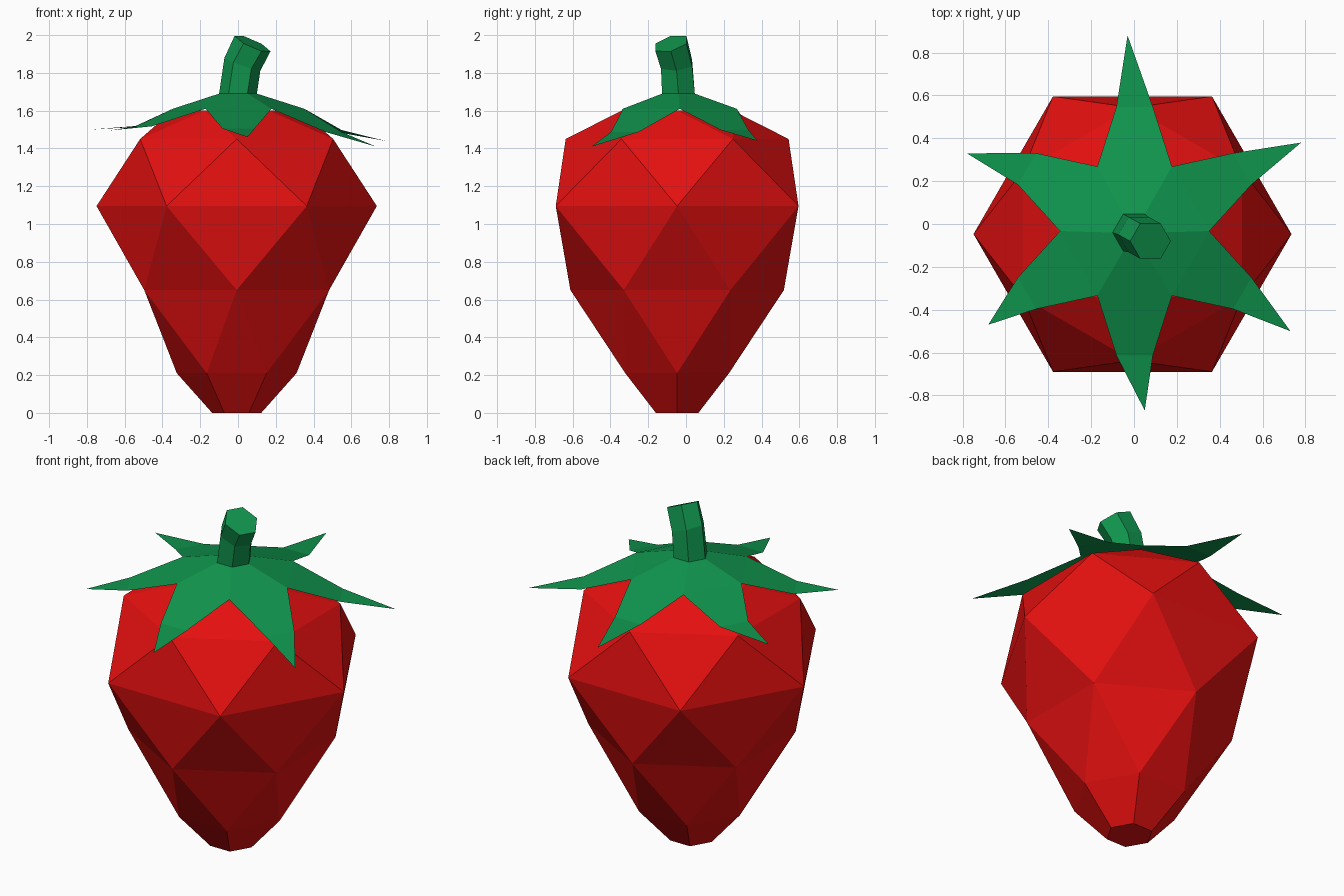
import bpy, bmesh, math

if "Cube" in bpy.data.objects:
    bpy.data.objects.remove(bpy.data.objects["Cube"])


def material(name, rgb):
    m = bpy.data.materials.new(name)
    m.diffuse_color = (*rgb, 1)
    m.use_nodes = True
    m.node_tree.nodes["Principled BSDF"].inputs["Base Color"].default_value = m.diffuse_color
    return m


red = material("berry red", (0.78, 0.005, 0.005))
green = material("leaf green", (0.005, 0.30, 0.075))


def hexagon(bm, c, r, turned=False, slope=(0, 0)):
    """Ring of six vertices; turned = rotated 30 degrees, slope tilts it."""
    ring = []
    for k in range(6):
        a = math.radians(60 * k + (30 if turned else 0))
        dx, dy = r * math.cos(a), r * math.sin(a)
        ring.append(bm.verts.new((c[0] + dx, c[1] + dy,
                                  c[2] + slope[0] * dx + slope[1] * dy)))
    return ring


def quads(bm, a, b):
    for k in range(6):
        n = (k + 1) % 6
        bm.faces.new((a[k], a[n], b[n], b[k]))


def zigzag(bm, a, b, b_turned):
    """Triangle band between a straight and a 30-degree turned ring."""
    for k in range(6):
        n = (k + 1) % 6
        if b_turned:
            bm.faces.new((a[k], a[n], b[k]))
            bm.faces.new((a[n], b[n], b[k]))
        else:
            bm.faces.new((a[k], b[n], b[k]))
            bm.faces.new((a[k], a[n], b[n]))


def finish(bm, name, mat, recalc=True):
    if recalc:
        bmesh.ops.recalc_face_normals(bm, faces=bm.faces[:])
    me = bpy.data.meshes.new(name)
    bm.to_mesh(me)
    bm.free()
    me.materials.append(mat)
    ob = bpy.data.objects.new(name, me)
    bpy.context.collection.objects.link(ob)


# Berry body: alternating hexagon rings (height, radius, turned)
bm = bmesh.new()
spec = [(0, 0.13, False), (0.21, 0.317, False), (0.65, 0.565, True),
        (1.095, 0.742, False), (1.45, 0.59, True), (1.60, 0.34, False)]
rings = [hexagon(bm, (-0.007, -0.047, z), r, t) for z, r, t in spec]
bm.faces.new(rings[0][::-1])
quads(bm, rings[0], rings[1])
for i in range(1, 5):
    zigzag(bm, rings[i], rings[i + 1], spec[i + 1][2])
bm.faces.new(rings[-1])
finish(bm, "berry", red)

# Leaf crown: thin sheet with six bent, pointed leaves
bm = bmesh.new()
cx, cy = 0.003, -0.033
inner = hexagon(bm, (0, -0.04, 1.69), 0.10)
valley = hexagon(bm, (cx, cy, 1.61), 0.348)
bm.faces.new(inner)
quads(bm, valley, inner)
tips = [(0.78, 0.38, 1.44), (-0.03, 0.88, 1.49), (-0.78, 0.33, 1.50),
        (-0.68, -0.47, 1.495), (0.05, -0.87, 1.46), (0.73, -0.50, 1.41)]
for k, tip in enumerate(tips):
    a = math.radians(60 * k + 30)
    z = 1.51 + 0.35 * (tip[2] - 1.475)
    mid = []
    for w in (-0.085, 0.085):
        mid.append(bm.verts.new((cx + 0.58 * math.cos(a) - w * math.sin(a),
                                 cy + 0.58 * math.sin(a) + w * math.cos(a), z)))
    bm.faces.new((valley[k], mid[0], mid[1], valley[(k + 1) % 6]))
    bm.faces.new((mid[0], bm.verts.new(tip), mid[1]))
finish(bm, "leaf_crown", green, recalc=False)

# Stem: hexagonal tube bending to the right and forward
bm = bmesh.new()
s = [hexagon(bm, (0, -0.04, 1.69), 0.10),
     hexagon(bm, (0.023, -0.05, 1.845), 0.095, slope=(-0.36, 0.08)),
     hexagon(bm, (0.077, -0.08, 1.955), 0.095, slope=(-0.43, 0.24))]
quads(bm, s[0], s[1])
quads(bm, s[1], s[2])
bm.faces.new(s[2])
finish(bm, "stem", green, recalc=False)
